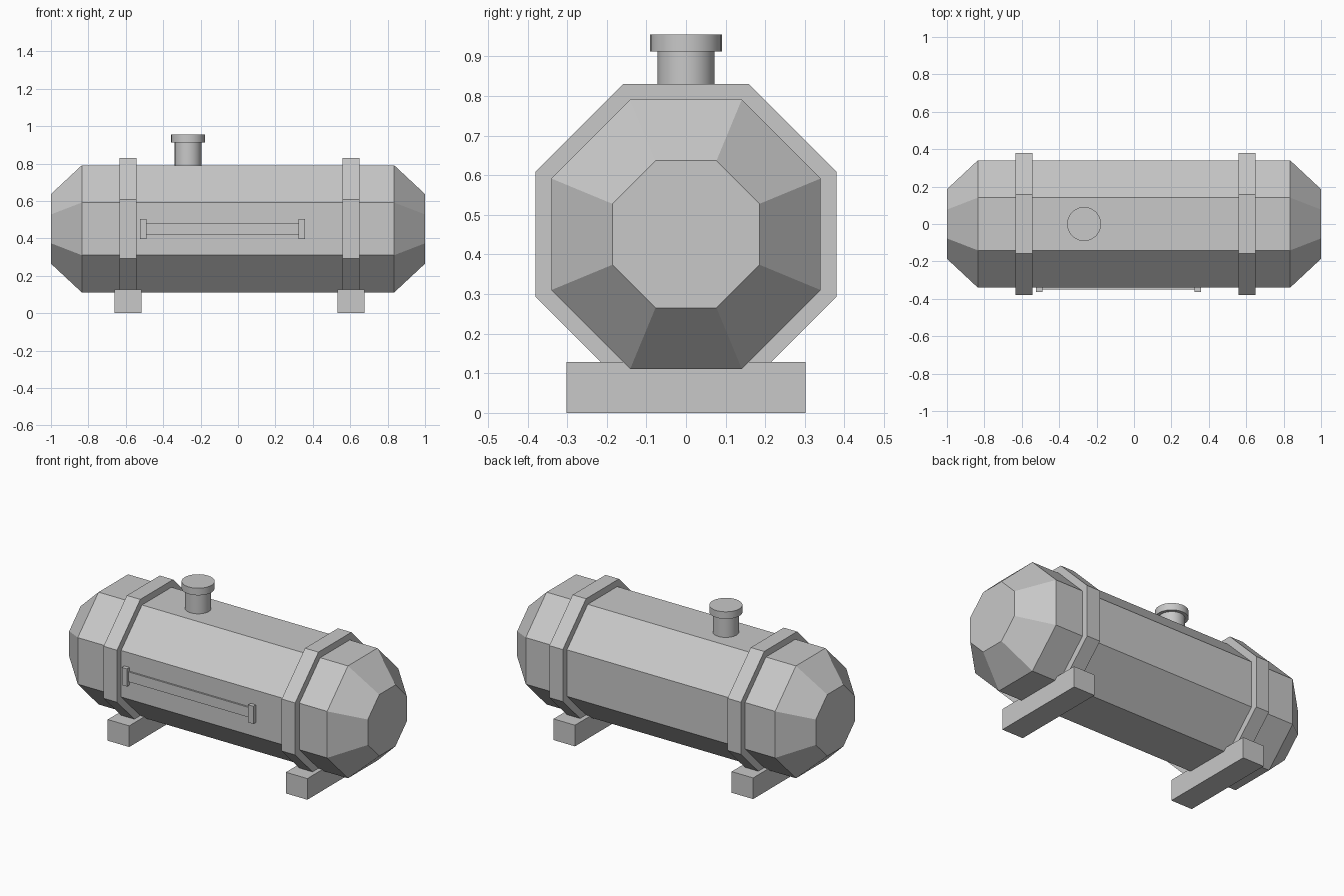
import bpy, bmesh, math

if "Cube" in bpy.data.objects:
    bpy.data.objects.remove(bpy.data.objects["Cube"])

grey = bpy.data.materials.new("plain grey")
grey.diffuse_color = (0.58, 0.58, 0.58, 1)
grey.use_nodes = True
grey.node_tree.nodes["Principled BSDF"].inputs["Base Color"].default_value = grey.diffuse_color
CZ = 0.451  # height of the tank axis


def finish(name, bm):
    bmesh.ops.recalc_face_normals(bm, faces=bm.faces)
    me = bpy.data.meshes.new(name)
    bm.to_mesh(me)
    bm.free()
    me.materials.append(grey)
    ob = bpy.data.objects.new(name, me)
    bpy.context.collection.objects.link(ob)
    return ob


def octagon_loft(name, stations):
    """Octagonal solid along x; stations are (x, apothem)."""
    bm = bmesh.new()
    rings = []
    for x, apothem in stations:
        r = apothem / math.cos(math.pi / 8)
        angles = [math.pi / 8 + i * math.pi / 4 for i in range(8)]
        rings.append([bm.verts.new((x, r * math.cos(a), CZ + r * math.sin(a))) for a in angles])
    for a, b in zip(rings, rings[1:]):
        for i in range(8):
            j = (i + 1) % 8
            bm.faces.new((a[i], a[j], b[j], b[i]))
    bm.faces.new(rings[0])
    bm.faces.new(rings[-1])
    return finish(name, bm)


def box(name, lo, hi):
    bm = bmesh.new()
    bmesh.ops.create_cube(bm, size=1)
    for v in bm.verts:
        v.co = [(l + h) / 2 + c * (h - l) for l, h, c in zip(lo, hi, v.co)]
    return finish(name, bm)


def upright_cylinder(name, x, r, z0, z1):
    bm = bmesh.new()
    bmesh.ops.create_cone(bm, cap_ends=True, segments=24, radius1=r, radius2=r, depth=z1 - z0)
    bmesh.ops.translate(bm, verts=bm.verts, vec=(x, 0, (z0 + z1) / 2))
    ob = finish(name, bm)
    bpy.ops.object.select_all(action='DESELECT')
    ob.select_set(True)
    bpy.context.view_layer.objects.active = ob
    bpy.ops.object.shade_smooth_by_angle(angle=math.radians(35))


# Tank body with tapered ends
octagon_loft("tank_body", [(-1, 0.186), (-0.835, 0.34), (0.835, 0.34), (1, 0.186)])

# Straps and the feet beneath them
for side, x in (("left", -0.589), ("right", 0.604)):
    octagon_loft(side + "_strap", [(x - 0.045, 0.38), (x + 0.045, 0.38)])
    box(side + "_foot", (x - 0.072, -0.302, 0), (x + 0.072, 0.302, 0.128))

# Filler neck and cap
upright_cylinder("filler_neck", -0.267, 0.072, 0.77, 0.912)
upright_cylinder("filler_cap", -0.267, 0.091, 0.912, 0.955)

# Level gauge on the front with its end brackets
box("gauge_strip", (-0.50, -0.35, 0.421), (0.335, -0.33, 0.481))
for side, x in (("left", -0.506), ("right", 0.340)):
    box(side + "_gauge_bracket", (x - 0.017, -0.364, 0.397), (x + 0.017, -0.33, 0.504))
